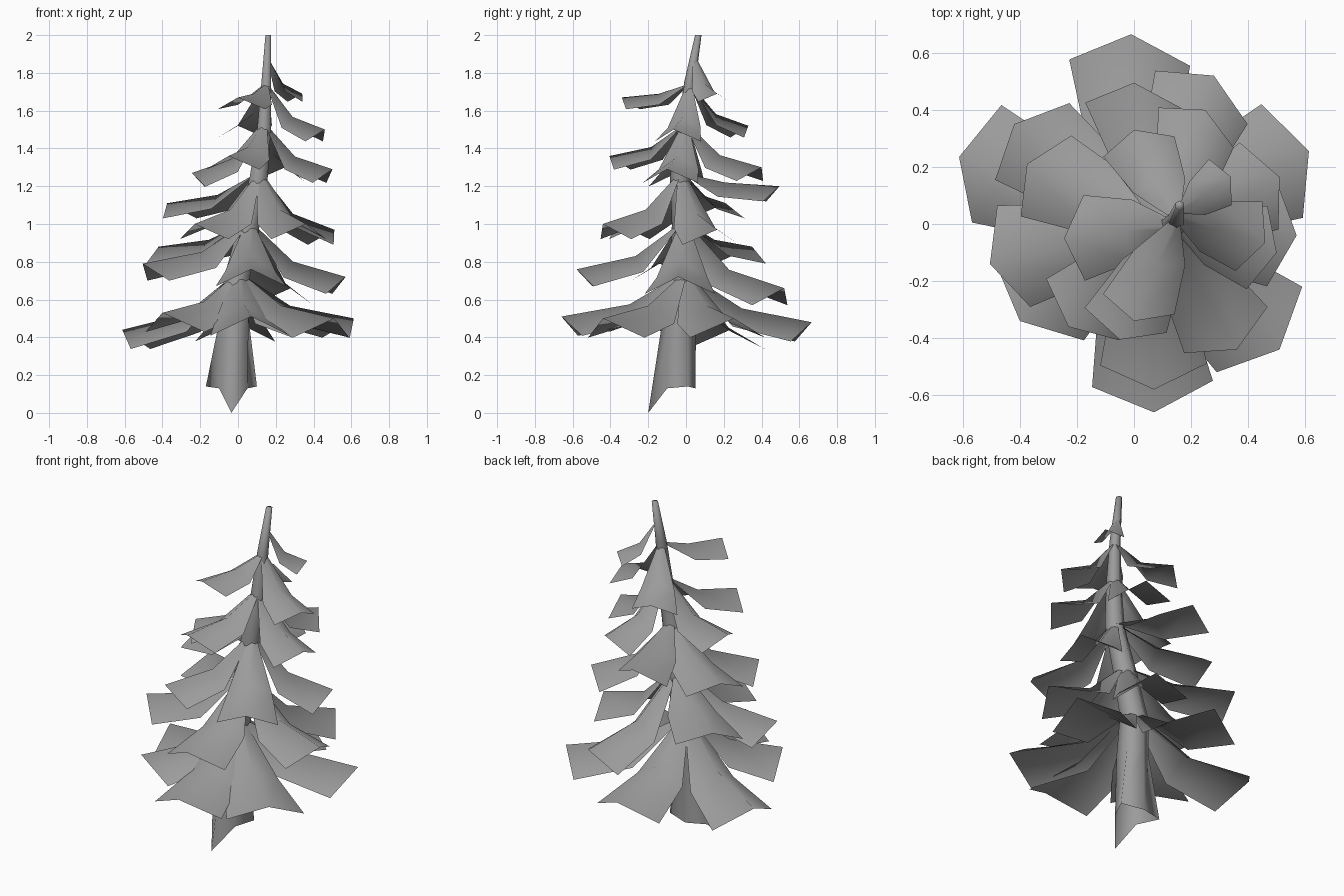
import bpy, bmesh, math
from mathutils import Vector

if "Cube" in bpy.data.objects:
    bpy.data.objects.remove(bpy.data.objects["Cube"])

# Trunk axis: x, y, z, radius
AXIS = [(-0.02, -0.035, 0.5, 0.088), (-0.005, -0.005, 0.72, 0.078), (0.06, -0.01, 1.0, 0.065),
        (0.11, -0.03, 1.25, 0.055), (0.138, -0.005, 1.5, 0.042), (0.15, 0.02, 1.75, 0.03),
        (0.16, 0.065, 2.0, 0.017)]

grey = bpy.data.materials.new("dark_grey")
grey.diffuse_color = (0.33, 0.33, 0.33, 1)
grey.use_nodes = True
grey.node_tree.nodes["Principled BSDF"].inputs["Base Color"].default_value = grey.diffuse_color


def axis_at(z):
    for a, b in zip(AXIS, AXIS[1:]):
        if z <= b[2]:
            t = (z - a[2]) / (b[2] - a[2])
            return Vector((a[0] + (b[0] - a[0]) * t, a[1] + (b[1] - a[1]) * t, z))
    return Vector(AXIS[-1][:3])


def finish(name, bm):
    for f in bm.faces:
        f.smooth = True
    mesh = bpy.data.meshes.new(name)
    bm.to_mesh(mesh)
    bm.free()
    mesh.materials.append(grey)
    bpy.context.collection.objects.link(bpy.data.objects.new(name, mesh))


# Trunk: flared base with one long root spike, six sides
bm = bmesh.new()
base = [(-0.035, -0.2, 0), (0.05, -0.1, 0.13), (0.1, 0.01, 0.14),
        (-0.03, 0.05, 0.13), (-0.17, 0.01, 0.14), (-0.1, -0.1, 0.13)]
rings = [[bm.verts.new(p) for p in base]]
for x, y, z, r in AXIS:
    rings.append([bm.verts.new((x + r * math.cos(math.radians(60 * i - 90)),
                                y + r * math.sin(math.radians(60 * i - 90)), z)) for i in range(6)])
for a, b in zip(rings, rings[1:]):
    for i in range(6):
        j = (i + 1) % 6
        bm.faces.new((a[i], a[j], b[j], b[i]))
bm.faces.new(rings[-1])
finish("trunk", bm)

# Branch tiers: root height, half width, ridge tips (x, y, z, heading of the blade)
TIERS = [
    (0.74, 0.212, [(-0.01, 0.665, 0.48, 87), (0.07, -0.66, 0.51, -87), (0.613, 0.255, 0.50, 20),
                   (0.51, -0.44, 0.50, -45), (-0.613, 0.235, 0.44, 166), (-0.40, -0.34, 0.53, 228)]),
    (1.01, 0.187, [(0.28, 0.52, 0.66, 60), (-0.42, 0.35, 0.88, 136), (-0.505, -0.14, 0.79, 198),
                   (0.07, -0.58, 0.76, -89), (0.57, -0.04, 0.72, -5)]),
    (1.27, 0.167, [(0.0, 0.495, 1.2, 87), (0.51, 0.165, 0.97, 24), (0.36, -0.44, 1.0, -61),
                   (-0.23, -0.36, 1.0, 230), (-0.375, 0.21, 1.11, 148)]),
    (1.53, 0.15, [(0.25, 0.4, 1.3, 62), (0.5, -0.1, 1.29, -14),
                  (-0.05, -0.405, 1.36, -107), (-0.245, -0.05, 1.27, 181)]),
    (1.74, 0.13, [(0.0, 0.33, 1.52, 106), (0.46, -0.065, 1.5, -21), (0.0, -0.34, 1.67, -106)]),
    (1.88, 0.09, [(0.34, 0.165, 1.69, 26)]),
]


def branch(name, root_z, half, x, y, tip_z, heading):
    root = axis_at(root_z)
    span = Vector((x - root.x, y - root.y, 0))
    a = math.radians(heading)
    out = Vector((math.cos(a), math.sin(a), 0))
    side = Vector((-out.y, out.x, 0))
    bm = bmesh.new()
    rows = []
    # Distance along, fall, half width, edge setback, edge droop
    for t, fall, w, back, droop in [(0.02, 0, 0.12, 0, 0.03), (0.45, 0.72, 0.72, 0.2, 0.45),
                                    (1, 1, 1, 0.47, 0.48)]:
        mid = root + span * t
        mid.z = root_z + (tip_z - root_z) * fall
        edge = mid - out * half * back - Vector((0, 0, half * droop))
        rows.append([bm.verts.new(p) for p in
                     (edge + side * half * w, mid, edge - side * half * w)])
    for p, q in zip(rows, rows[1:]):
        for i in range(2):
            bm.faces.new((p[i], p[i + 1], q[i + 1], q[i]))  # wound to face upwards
    finish(name, bm)


for n, (z, half, tips) in enumerate(TIERS, 1):
    for k, tip in enumerate(tips, 1):
        branch(f"branch_tier{n}_{k}", z, half, *tip)
